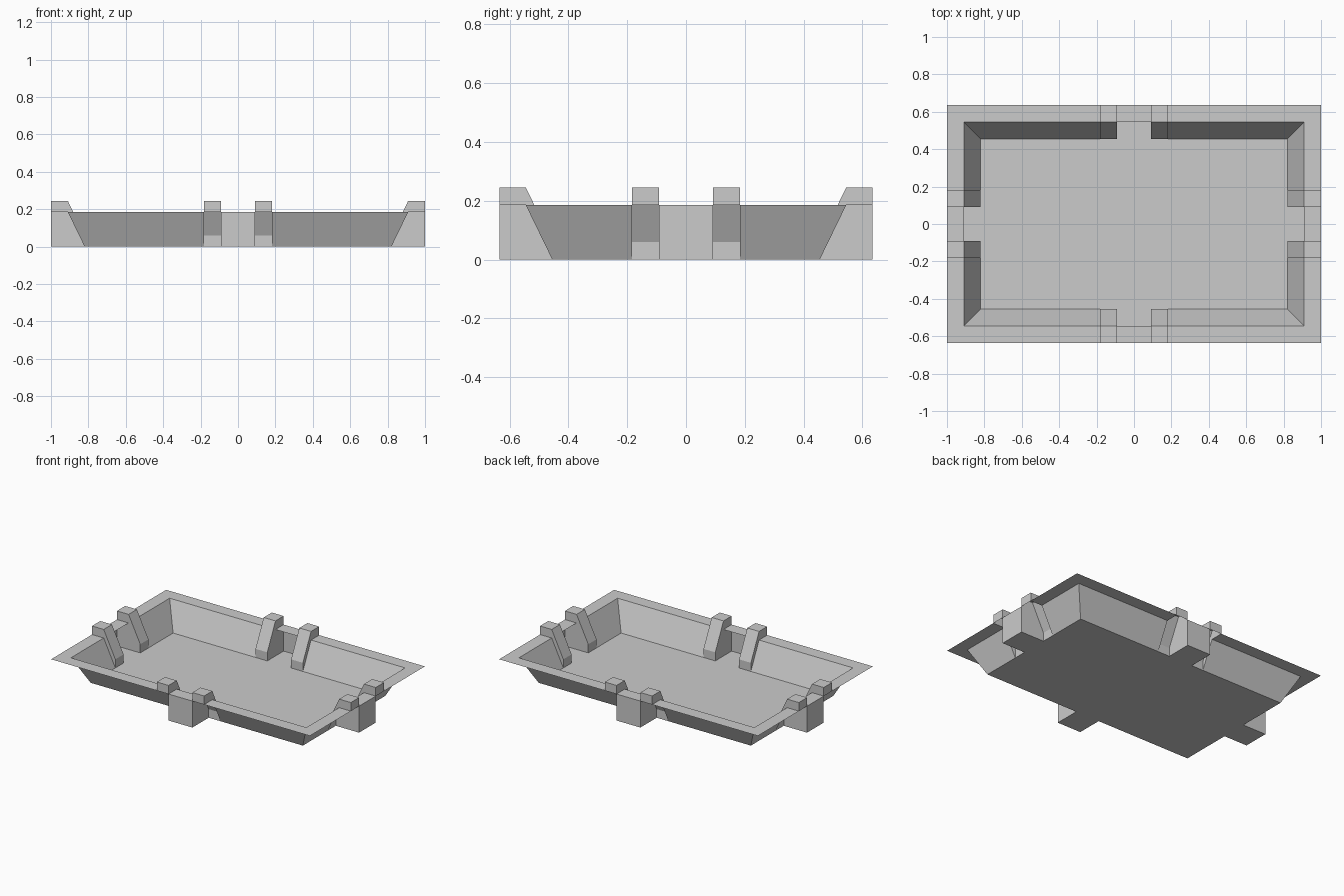
import bpy, bmesh
from mathutils import Vector, Matrix
from math import pi

if "Cube" in bpy.data.objects:
    bpy.data.objects.remove(bpy.data.objects["Cube"])

HALF_X, HALF_Y = 0.82, 0.455     # floor half sizes
RUN, LIP, EDGE = 0.09, 0.18, 0.635  # wall run, rim edge offset, outer y
RIM_Z, POST_Z, FOOT_Z = 0.185, 0.245, 0.06
GATE, POST = 0.092, 0.183        # post inner and outer faces from gate centre

grey = bpy.data.materials.new("stone_grey")
grey.use_nodes = True
grey.diffuse_color = (0.6, 0.6, 0.6, 1)
grey.node_tree.nodes["Principled BSDF"].inputs["Base Color"].default_value = (0.6, 0.6, 0.6, 1)


def make(name, faces, spin=0.0):
    """Build an object from (points, facing direction) pairs, turned about z."""
    bm = bmesh.new()
    for points, facing in faces:
        f = bm.faces.new([bm.verts.new(p) for p in points])
        f.normal_update()
        if f.normal.dot(Vector(facing)) < 0:
            f.normal_flip()
    bmesh.ops.remove_doubles(bm, verts=bm.verts, dist=0.0005)
    bmesh.ops.transform(bm, matrix=Matrix.Rotation(spin, 4, "Z"), verts=bm.verts)
    mesh = bpy.data.meshes.new(name)
    bm.to_mesh(mesh)
    bm.free()
    mesh.materials.append(grey)
    bpy.context.collection.objects.link(bpy.data.objects.new(name, mesh))


def strip(profile, ends, facing):
    """Quads along x following a (y, z) profile; ends(y) gives the two x limits."""
    faces = []
    for (y0, z0), (y1, z1) in zip(profile, profile[1:]):
        (a, b), (c, d) = ends(y0), ends(y1)
        faces.append(([(a, y0, z0), (b, y0, z0), (d, y1, z1), (c, y1, z1)], facing))
    return faces


def build_side(label, length, base, spin):
    inner, outer = base + RUN, base + LIP
    inward = (0, -1, 1)
    wall = [(base, 0), (inner, RIM_Z), (outer, RIM_Z)]
    post = [(base, 0), (base, FOOT_Z), (inner, POST_Z), (outer, POST_Z)]

    # Sloped wall and flat rim, mitred at the corners
    for s, side in ((-1, "a"), (1, "b")):
        make(f"{label}_wall_{side}",
             strip(wall, lambda y: (s * POST, s * (length + y - base)), inward), spin)

        # Hollow gate post with its side cheeks
        faces = strip(post, lambda y: (s * GATE, s * POST), inward)
        faces += strip([(outer, POST_Z), (outer, RIM_Z)], lambda y: (s * GATE, s * POST), (0, 1, 0))
        cheek = post + [(outer, RIM_Z), (inner, RIM_Z)]
        faces.append(([(s * POST, y, z) for y, z in cheek], (s, 0, 0)))
        cheek = post + [(outer, 0)]
        faces.append(([(s * GATE, y, z) for y, z in cheek], (-s, 0, 0)))
        make(f"{label}_post_{side}", faces, spin)

    # Gate recess: floor, outer wall and the rim bridging it
    across = lambda y: (-GATE, GATE)
    gate = strip([(base, 0), (outer, 0)], across, (0, 0, 1))
    gate += strip([(outer, 0), (outer, RIM_Z)], across, (0, 1, 0))
    gate += strip([(outer, RIM_Z), (inner, RIM_Z)], across, (0, 0, 1))
    make(f"{label}_gate", gate, spin)


# Floor
make("floor", strip([(-HALF_Y, 0), (HALF_Y, 0)], lambda y: (-HALF_X, HALF_X), (0, 0, 1)))

# Four sides
build_side("back", HALF_X, HALF_Y, 0)
build_side("front", HALF_X, HALF_Y, pi)
build_side("right", HALF_Y, HALF_X, pi / 2)
build_side("left", HALF_Y, HALF_X, -pi / 2)
